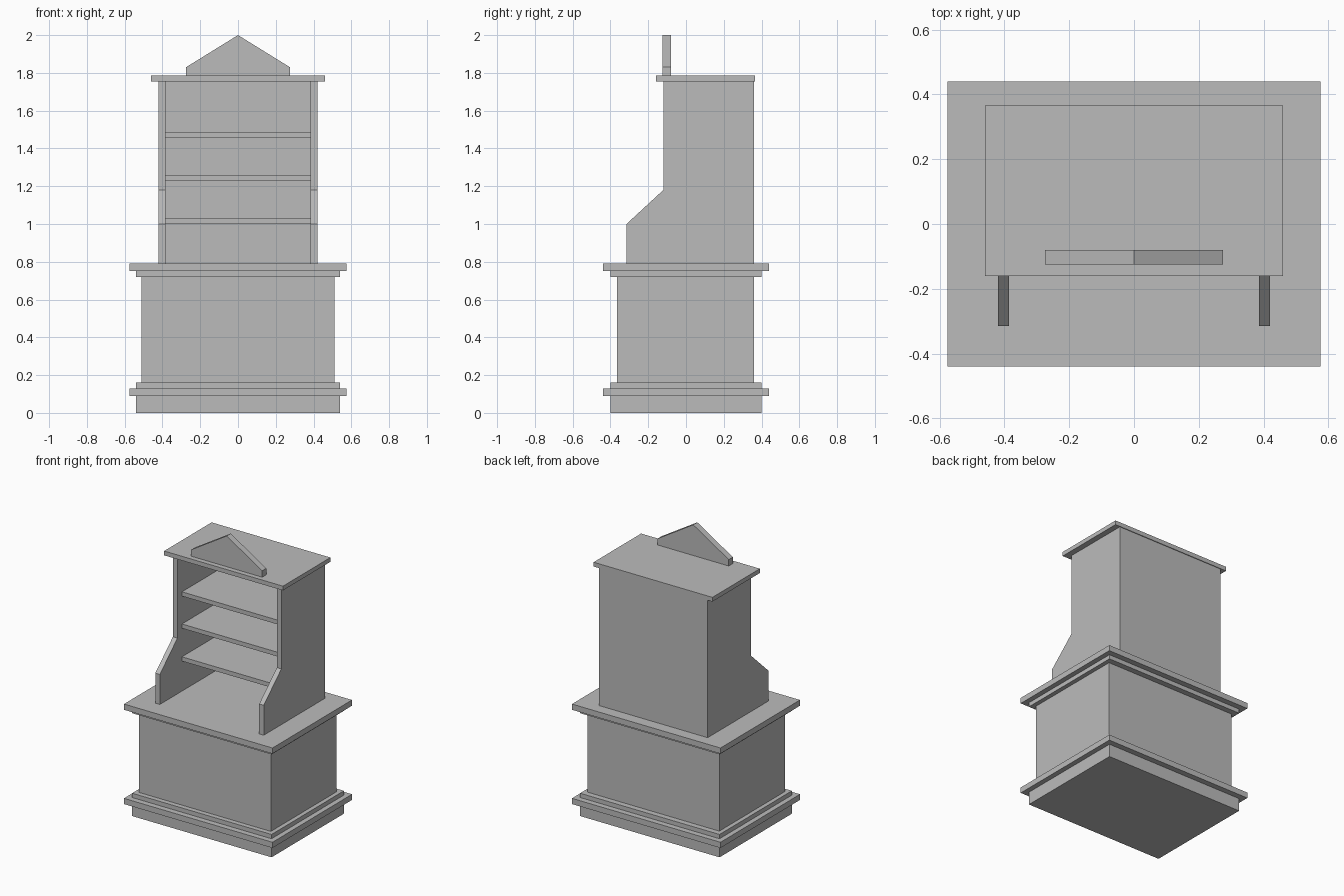
import bpy
import bmesh
from mathutils import Vector

cube = bpy.data.objects.get("Cube")
if cube:
    bpy.data.objects.remove(cube, do_unlink=True)

# Single plain grey finish
GREY = (0.5, 0.5, 0.5, 1.0)
grey = bpy.data.materials.new("plain_grey")
grey.use_nodes = True
grey.diffuse_color = GREY
bsdf = next(n for n in grey.node_tree.nodes if n.type == "BSDF_PRINCIPLED")
bsdf.inputs["Base Color"].default_value = GREY


def extrude_profile(name, points, direction):
    """Build a solid by extruding a flat outline along a direction."""
    bm = bmesh.new()
    face = bm.faces.new([bm.verts.new(p) for p in points])
    extruded = bmesh.ops.extrude_face_region(bm, geom=[face])["geom"]
    moved = [g for g in extruded if isinstance(g, bmesh.types.BMVert)]
    bmesh.ops.translate(bm, verts=moved, vec=Vector(direction))
    bmesh.ops.recalc_face_normals(bm, faces=bm.faces)
    mesh = bpy.data.meshes.new(name)
    bm.to_mesh(mesh)
    bm.free()
    mesh.materials.append(grey)
    obj = bpy.data.objects.new(name, mesh)
    bpy.context.collection.objects.link(obj)
    return obj


def slab(name, half_width, front, back, bottom, top):
    """Box centred on x = 0."""
    w = half_width
    outline = [(-w, front, bottom), (w, front, bottom),
               (w, back, bottom), (-w, back, bottom)]
    return extrude_profile(name, outline, (0, 0, top - bottom))


# Lower cabinet with stepped base and worktop mouldings
slab("plinth", 0.54, -0.40, 0.40, 0.0, 0.09)
slab("base_moulding", 0.575, -0.44, 0.44, 0.09, 0.13)
slab("base_step", 0.54, -0.40, 0.40, 0.13, 0.16)
slab("cabinet_body", 0.51, -0.365, 0.36, 0.16, 0.72)
slab("worktop_step", 0.54, -0.40, 0.40, 0.72, 0.75)
slab("worktop", 0.575, -0.44, 0.44, 0.75, 0.79)

# Hutch side panels with a sloped lower shoulder
side = [(-0.315, 0.79), (-0.315, 1.0), (-0.12, 1.18),
        (-0.12, 1.755), (0.36, 1.755), (0.36, 0.79)]
for name, sign in (("left_side_panel", 1), ("right_side_panel", -1)):
    extrude_profile(name, [(sign * 0.385, y, z) for y, z in side],
                    (sign * 0.035, 0, 0))

# Hutch back and open shelves
slab("back_panel", 0.385, 0.33, 0.36, 0.79, 1.755)
for name, z in (("lower_shelf", 1.0), ("middle_shelf", 1.23), ("upper_shelf", 1.455)):
    slab(name, 0.385, -0.07, 0.33, z, z + 0.03)

# Cornice and pediment
slab("cornice", 0.46, -0.16, 0.365, 1.755, 1.785)
gable = [(-0.275, 1.785), (0.275, 1.785), (0.275, 1.83), (0, 2.0), (-0.275, 1.83)]
extrude_profile("pediment", [(x, -0.125, z) for x, z in gable], (0, 0.045, 0))
